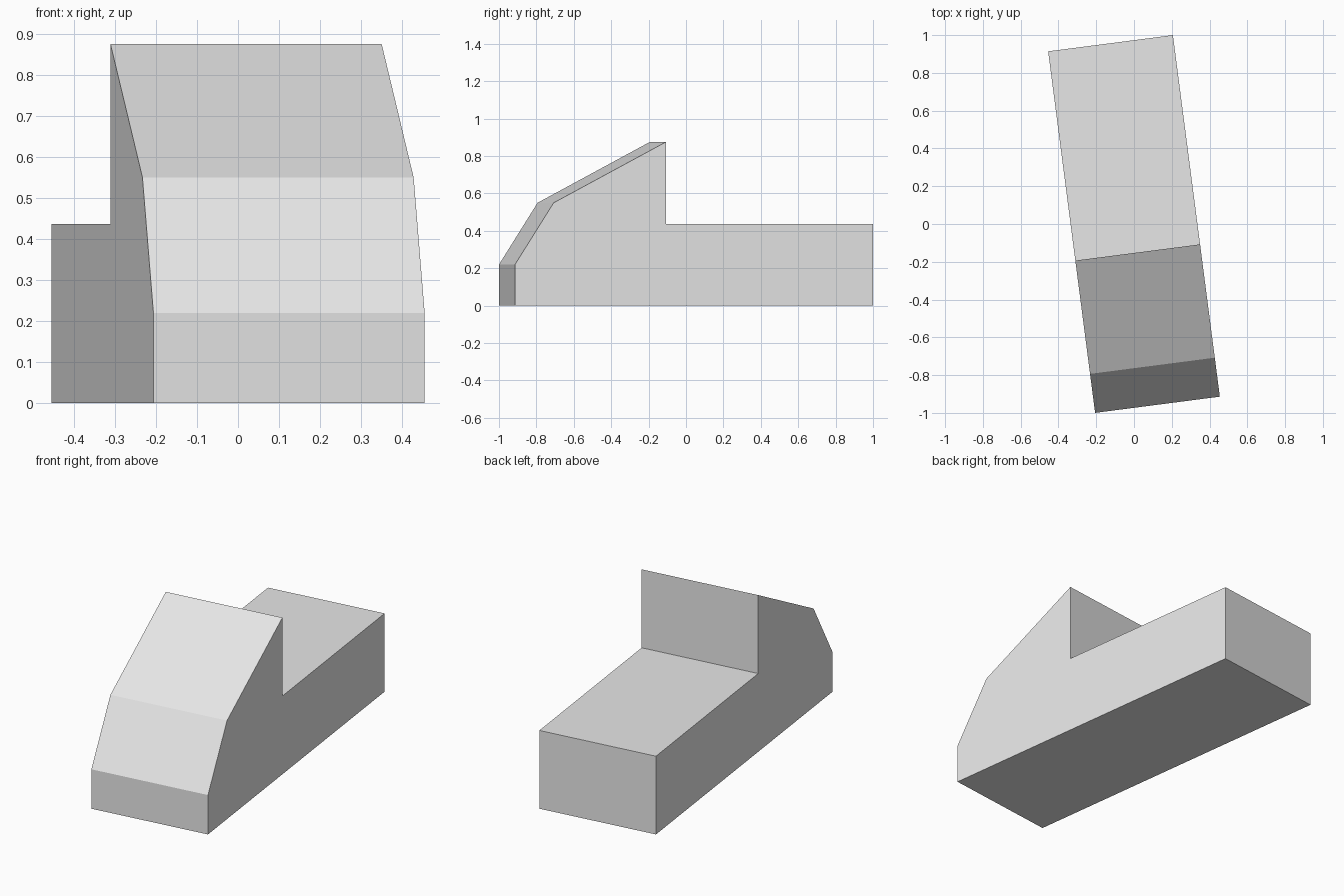
import bpy
import bmesh
import math

old = bpy.data.objects.get("Cube")
if old:
    bpy.data.objects.remove(old, do_unlink=True)

# One grey for the whole body
grey = bpy.data.materials.new("light_grey")
grey.use_nodes = True
colour = (0.8, 0.8, 0.8, 1)
grey.diffuse_color = colour
grey.node_tree.nodes["Principled BSDF"].inputs["Base Color"].default_value = colour

# Side outline (y, z): flat nose, two slopes, upright cab back, low bed
half_width, half_length = 0.333, 0.965
outline = [(-half_length, 0), (-half_length, 0.22), (-0.757, 0.55), (-0.152, 0.875),
           (-0.152, 0.437), (half_length, 0.437), (half_length, 0)]

# Extrude the outline across the width
bm = bmesh.new()
side = bm.faces.new([bm.verts.new((-half_width, y, z)) for y, z in outline])
extruded = bmesh.ops.extrude_face_region(bm, geom=[side])["geom"]
bmesh.ops.translate(bm, vec=(2 * half_width, 0, 0),
                    verts=[v for v in extruded if isinstance(v, bmesh.types.BMVert)])
bmesh.ops.recalc_face_normals(bm, faces=bm.faces)

mesh = bpy.data.meshes.new("truck_body")
bm.to_mesh(mesh)
bm.free()
mesh.materials.append(grey)

# The body stands slightly turned about the vertical
body = bpy.data.objects.new("truck_body", mesh)
body.rotation_euler.z = math.radians(7.4)
bpy.context.collection.objects.link(body)
